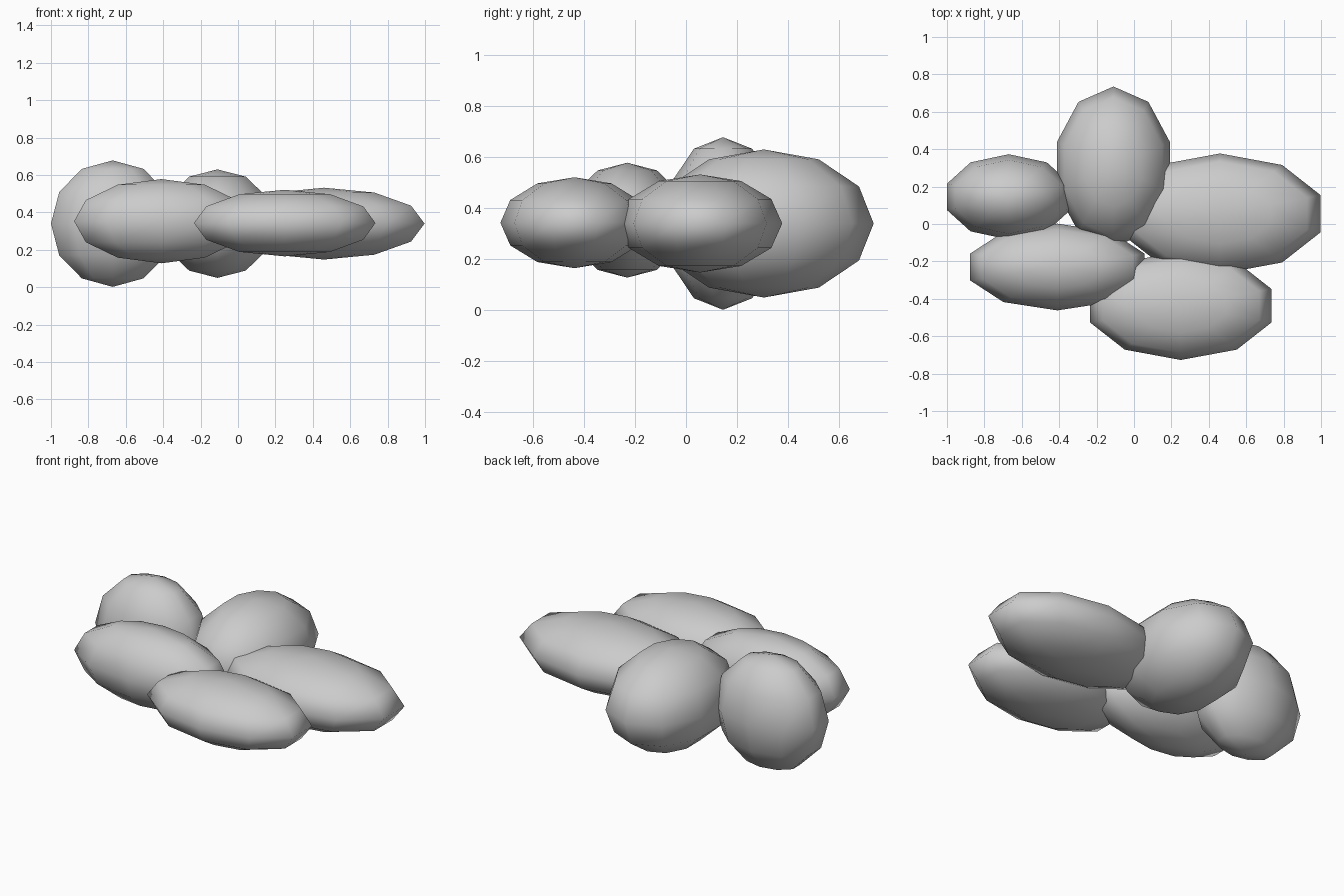
import bpy
from math import sin, cos, pi

if "Cube" in bpy.data.objects:
    bpy.data.objects.remove(bpy.data.objects["Cube"])

SEGMENTS, RINGS = 10, 6


def pebble(name, centre, radii):
    """Low-poly ellipsoid, poles on z, with a vertex column on the +y side."""
    cx, cy, cz = centre
    rx, ry, rz = radii
    verts = [(0, 0, -rz)]
    for r in range(1, RINGS):
        lat = -pi / 2 + pi * r / RINGS
        for s in range(SEGMENTS):
            a = pi / 2 + 2 * pi * s / SEGMENTS
            verts.append((rx * cos(lat) * cos(a), ry * cos(lat) * sin(a), rz * sin(lat)))
    verts.append((0, 0, rz))
    top = len(verts) - 1
    last = 1 + (RINGS - 2) * SEGMENTS
    faces = []
    for s in range(SEGMENTS):
        n = (s + 1) % SEGMENTS
        faces.append((0, 1 + n, 1 + s))
        for r in range(RINGS - 2):
            b = 1 + r * SEGMENTS
            faces.append((b + s, b + n, b + SEGMENTS + n, b + SEGMENTS + s))
        faces.append((last + s, last + n, top))
    mesh = bpy.data.meshes.new(name)
    mesh.from_pydata(verts, [], faces)
    mesh.polygons.foreach_set("use_smooth", [True] * len(faces))
    mesh.update()
    obj = bpy.data.objects.new(name, mesh)
    obj.location = (cx, cy, cz)
    bpy.context.collection.objects.link(obj)
    return obj


# Cluster of five overlapping pebbles
pebble("back_left_pebble", (-0.67, 0.145, 0.34), (0.347, 0.228, 0.338))
pebble("back_pebble", (-0.11, 0.305, 0.34), (0.318, 0.43, 0.29))
pebble("right_pebble", (0.46, 0.055, 0.34), (0.565, 0.322, 0.192))
pebble("front_left_pebble", (-0.41, -0.23, 0.353), (0.49, 0.232, 0.225))
pebble("front_right_pebble", (0.25, -0.437, 0.343), (0.51, 0.29, 0.178))
